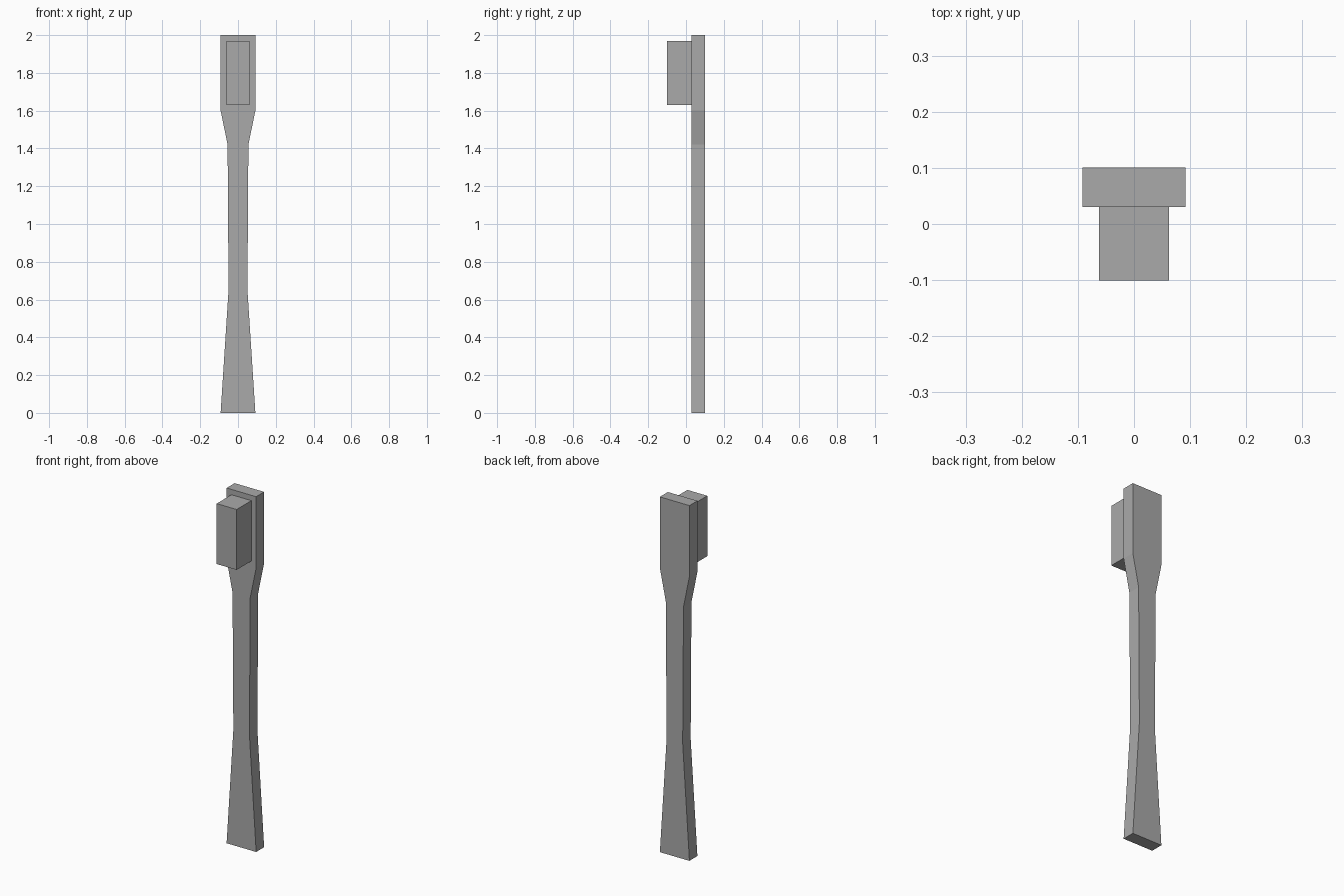
import bpy
import bmesh

cube = bpy.data.objects.get("Cube")
if cube:
    bpy.data.objects.remove(cube, do_unlink=True)

grey = bpy.data.materials.new("plain grey")
grey.use_nodes = True
colour = (0.4, 0.4, 0.4, 1)
grey.diffuse_color = colour
grey.node_tree.nodes["Principled BSDF"].inputs["Base Color"].default_value = colour


def extruded_part(name, half_profile, y_front, y_back):
    """Mirror a (half width, height) profile in x and extrude it along y."""
    outline = half_profile + [(-x, z) for x, z in reversed(half_profile)]
    bm = bmesh.new()
    face = bm.faces.new([bm.verts.new((x, y_front, z)) for x, z in outline])
    extruded = bmesh.ops.extrude_face_region(bm, geom=[face], use_keep_orig=True)
    moved = [v for v in extruded["geom"] if isinstance(v, bmesh.types.BMVert)]
    bmesh.ops.translate(bm, verts=moved, vec=(0, y_back - y_front, 0))
    bmesh.ops.recalc_face_normals(bm, faces=bm.faces)
    mesh = bpy.data.meshes.new(name)
    bm.to_mesh(mesh)
    bm.free()
    mesh.materials.append(grey)
    obj = bpy.data.objects.new(name, mesh)
    bpy.context.collection.objects.link(obj)
    return obj


# Handle: flared foot, slim neck and wide head in one flat bar
extruded_part("handle", [(0.092, 0), (0.05, 0.65), (0.055, 1.42),
                         (0.092, 1.6), (0.092, 2)], 0.03, 0.101)

# Bristle block on the front of the head
extruded_part("bristle_block", [(0.062, 1.63), (0.062, 1.97)], -0.101, 0.03)
